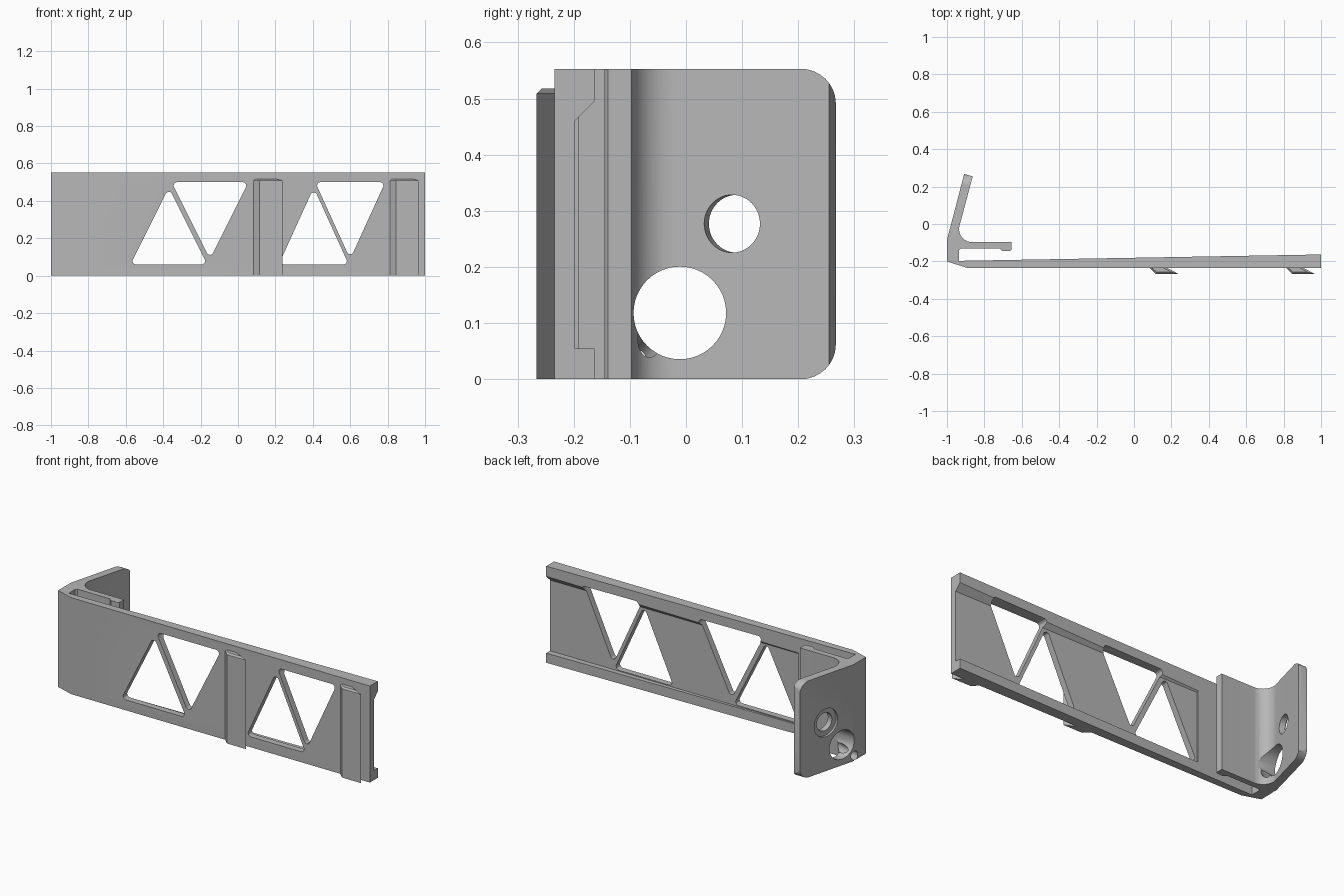
import bpy, bmesh, math
from mathutils import Vector

if "Cube" in bpy.data.objects:
    bpy.data.objects.remove(bpy.data.objects["Cube"])

grey = bpy.data.materials.new("plain grey")
grey.diffuse_color = (0.47, 0.47, 0.47, 1)
grey.use_nodes = True
grey.node_tree.nodes["Principled BSDF"].inputs["Base Color"].default_value = grey.diffuse_color
H = 0.553  # bracket height


def prism(name, pts, lo, hi, axis):
    """Extrude a 2D outline along one axis (0=x, 1=y, 2=z)."""
    bm = bmesh.new()

    def place(p, w):
        c = [p[0], p[1]]
        c.insert(axis, w)
        return bm.verts.new(c)
    a = [place(p, lo) for p in pts]
    b = [place(p, hi) for p in pts]
    bm.faces.new(a)
    bm.faces.new(b[::-1])
    for i in range(len(pts)):
        j = (i + 1) % len(pts)
        bm.faces.new((a[i], b[i], b[j], a[j]))
    bmesh.ops.recalc_face_normals(bm, faces=bm.faces)
    me = bpy.data.meshes.new(name)
    bm.to_mesh(me)
    bm.free()
    ob = bpy.data.objects.new(name, me)
    bpy.context.collection.objects.link(ob)
    me.materials.append(grey)
    return ob


def rounded(pts, radii, steps=6):
    """Round each corner of an outline with its own radius."""
    out = []
    for i, r in enumerate(radii):
        p = Vector(pts[i])
        if r == 0:
            out.append(p)
            continue
        d1 = (Vector(pts[i - 1]) - p).normalized()
        d2 = (Vector(pts[(i + 1) % len(pts)]) - p).normalized()
        half = d1.angle(d2) / 2
        c = p + (d1 + d2).normalized() * r / math.sin(half)
        t = r / math.tan(half)
        s, e = p + d1 * t - c, p + d2 * t - c
        out += [c + s.lerp(e, k / steps).normalized() * r for k in range(steps + 1)]
    return out


def boolean(ob, cutter, op="DIFFERENCE"):
    m = ob.modifiers.new("cut", "BOOLEAN")
    m.operation, m.object, m.solver = op, cutter, "EXACT"
    bpy.context.view_layer.objects.active = ob
    bpy.ops.object.modifier_apply(modifier=m.name)
    bpy.data.objects.remove(cutter)


def rod(p, q, r, n=48):
    """Cylinder cutter between two points."""
    p, q = Vector(p), Vector(q)
    ring = [(r * math.cos(2 * math.pi * k / n), r * math.sin(2 * math.pi * k / n)) for k in range(n)]
    ob = prism("hole_cutter", ring, 0, (q - p).length, 2)
    rot = (q - p).to_track_quat("Z", "Y").to_matrix().to_4x4()
    rot.translation = p
    ob.data.transform(rot)
    return ob


# Bracket outline seen from above: plate, corner, tilted flange, spring arm
fillet = [(-0.865 + 0.07 * math.cos(math.radians(a)), -0.027 + 0.07 * math.sin(math.radians(a)))
          for a in range(165, 271, 7)]
outline = [(-1, -0.2), (-0.895, -0.234), (1, -0.234), (1, -0.163), (-0.935, -0.197),
           (-0.935, -0.14), (-0.925, -0.13), (-0.72, -0.13), (-0.705, -0.145),
           (-0.665, -0.145), (-0.655, -0.139), (-0.655, -0.097)]
outline += fillet[::-1] + [(-0.862, 0.255), (-0.908, 0.267), (-1, -0.085)]
bracket = prism("bracket", outline, -0.05, H + 0.05, 2)

# Trim to height with rounded flange corners
side = rounded([(-0.3, 0), (0.267, 0), (0.267, H), (-0.3, H)], [0, 0.062, 0.062, 0], 10)
boolean(bracket, prism("trim", side, -1.2, 1.2, 0), "INTERSECT")

# Recess between the two rails on the back of the plate
recess = [(-0.198, 0.055), (-0.1, 0.055), (-0.1, 0.558), (-0.198, 0.46)]
boolean(bracket, prism("recess", recess, -0.578, 1.1, 0))

# Triangular windows: centre x, half width, base z, apex z
for cx, w, base, apex in [(-0.37, 0.205, 0.06, 0.471), (-0.15, 0.205, 0.5, 0.089),
                          (0.405, 0.187, 0.06, 0.471), (0.6, 0.187, 0.5, 0.089)]:
    tri = rounded([(cx - w, base), (cx + w, base), (cx, apex)], [0.018] * 3)
    boolean(bracket, prism("window", tri, -0.4, -0.155, 1))

# Screw hole with counterbore, square to the tilted flange
n = Vector((-0.966, 0.259, 0))
mid = Vector((-0.908, 0.082, 0.277))
boolean(bracket, rod(mid - n * 0.05, mid + n * 0.15, 0.0515))
boolean(bracket, rod(mid + n * 0.033, mid + n * 0.15, 0.08))
# Large cable hole and a small notch running out at the corner
boolean(bracket, rod((-0.82, -0.011, 0.118), (-1.1, -0.011, 0.118), 0.0825))
boolean(bracket, rod((-0.9, -0.058, 0.078), (-1.05, -0.12, 0.0), 0.025, 24))

# Slanted hooks on the front
parts = [bracket]
for i, x in enumerate((0.081, 0.81)):
    prof = [(x, -0.232), (x + 0.035, -0.2665), (x + 0.156, -0.2665), (x + 0.09, -0.232)]
    hook = prism(f"hook_{i + 1}", prof, 0, 0.518, 2)
    bm = bmesh.new()
    bm.from_mesh(hook.data)
    edges = [e for e in bm.edges if all(v.co.z > 0.5 for v in e.verts)
             and any(v.co.y < -0.25 for v in e.verts)]
    bmesh.ops.bevel(bm, geom=edges, offset=0.009, segments=1, affect="EDGES")
    bm.to_mesh(hook.data)
    bm.free()
    parts.append(hook)

for ob in parts:
    bpy.ops.object.select_all(action="DESELECT")
    ob.select_set(True)
    bpy.context.view_layer.objects.active = ob
    bpy.ops.object.shade_smooth_by_angle(angle=math.radians(25))
